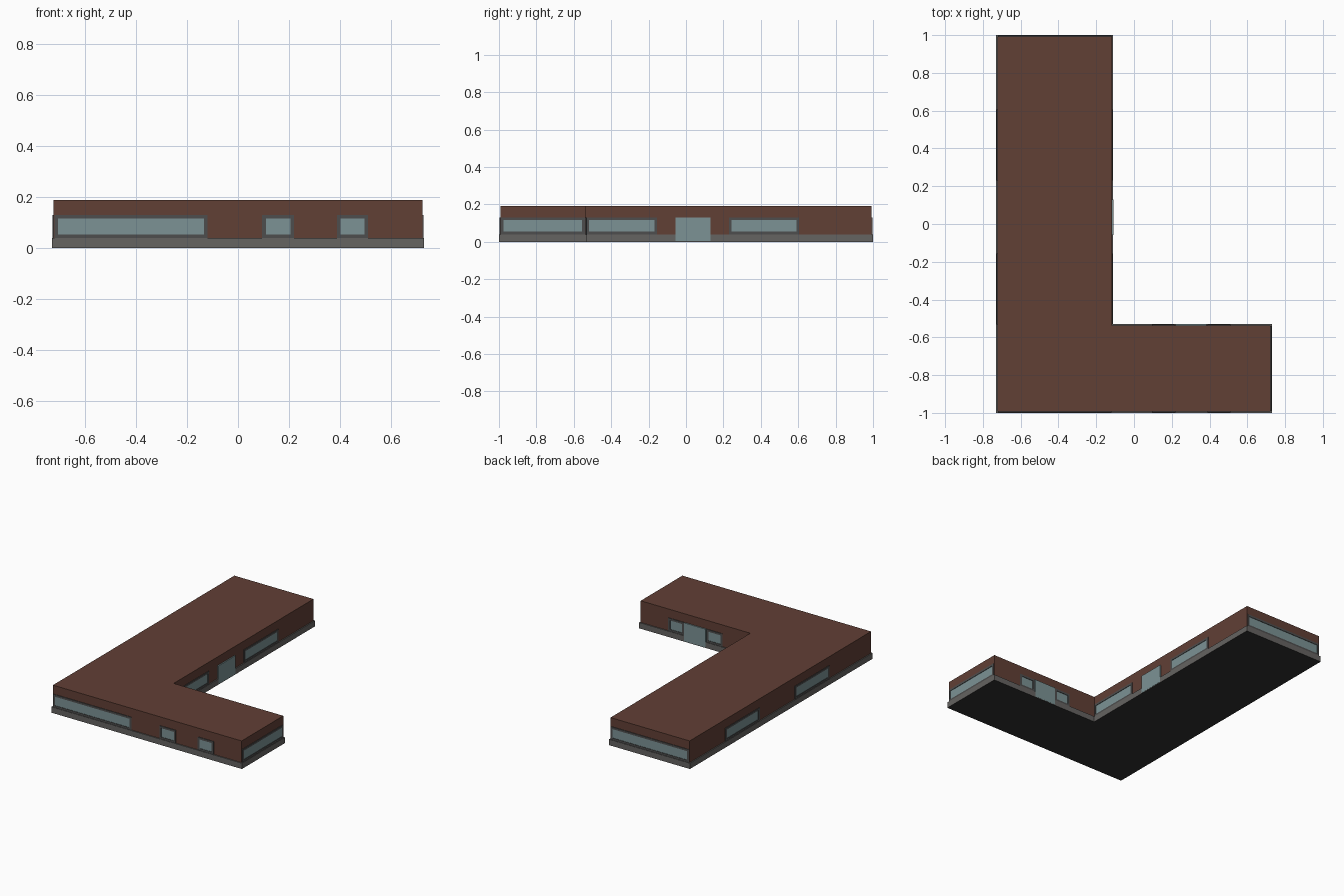
import bpy, bmesh

if "Cube" in bpy.data.objects:
    bpy.data.objects.remove(bpy.data.objects["Cube"])


def material(name, rgb):
    m = bpy.data.materials.new(name)
    m.diffuse_color = (*rgb, 1)
    m.use_nodes = True
    m.node_tree.nodes["Principled BSDF"].inputs["Base Color"].default_value = m.diffuse_color
    return m


BRICK = material("brick", (0.12, 0.05, 0.036))
STONE = material("stone", (0.13, 0.125, 0.12))
FRAME = material("frame_grey", (0.075, 0.075, 0.075))
GLASS = material("glass_teal", (0.2, 0.29, 0.3))
DARK = material("underside_dark", (0.03, 0.03, 0.03))


def finish(bm, name, mat):
    bmesh.ops.recalc_face_normals(bm, faces=bm.faces)
    me = bpy.data.meshes.new(name)
    bm.to_mesh(me)
    bm.free()
    me.materials.append(mat)
    ob = bpy.data.objects.new(name, me)
    bpy.context.collection.objects.link(ob)
    return ob


def l_block(name, inset, z0, z1, mat):
    """L-shaped storey extruded from its plan outline."""
    i = inset
    plan = [(-.73 + i, -1 + i), (.73 - i, -1 + i), (.73 - i, -.53 - i),
            (-.11 - i, -.53 - i), (-.11 - i, 1 - i), (-.73 + i, 1 - i)]
    bm = bmesh.new()
    face = bm.faces.new([bm.verts.new((x, y, z0)) for x, y in plan])
    ext = bmesh.ops.extrude_face_region(bm, geom=[face], use_keep_orig=True)
    for v in ext["geom"]:
        if isinstance(v, bmesh.types.BMVert):
            v.co.z = z1
    return finish(bm, name, mat)


def add_box(bm, wall, u0, u1, z0, z1, d0, d1):
    """Box on a wall: u runs along the wall, d is the distance outward."""
    axis, pos, out = wall
    made = bmesh.ops.create_cube(bm, size=1)["verts"]
    for v in made:
        u = u0 if v.co.x < 0 else u1
        d = pos + out * (d0 if v.co.y < 0 else d1)
        z = z0 if v.co.z < 0 else z1
        v.co = (d, u, z) if axis == "x" else (u, d, z)


INSET = 0.007
# Wall planes: facing axis, plane position, outward direction
FRONT = ("y", -1 + INSET, -1)
BACK = ("y", 1 - INSET, 1)
LEFT = ("x", -.73 + INSET, -1)
END = ("x", .73 - INSET, 1)
COURT_X = ("x", -.11 - INSET, 1)
COURT_Y = ("y", -.53 - INSET, 1)


def window(name, wall, u0, u1):
    t, z0, z1 = 0.014, 0.04, 0.13
    bm = bmesh.new()
    for a, b, c, d in ((u0, u1, z0, z0 + t), (u0, u1, z1 - t, z1),
                       (u0, u0 + t, z0 + t, z1 - t), (u1 - t, u1, z0 + t, z1 - t)):
        add_box(bm, wall, a, b, c, d, -.003, .004)
    finish(bm, name + "_frame", FRAME)
    bm = bmesh.new()
    add_box(bm, wall, u0 + t, u1 - t, z0 + t, z1 - t, -.003, .001)
    finish(bm, name + "_glass", GLASS)


def door(name, wall, u0, u1):
    bm = bmesh.new()
    add_box(bm, wall, u0, u1, .004, .13, -.003, INSET + .001)
    finish(bm, name, GLASS)


# Plinth and walls with flat roof
plinth = l_block("plinth", 0, 0, .04, STONE)
plinth.data.materials.append(DARK)
for p in plinth.data.polygons:
    if p.normal.z < -.5:
        p.material_index = 1
l_block("walls_and_roof", INSET, .04, .19, BRICK)

# Windows
WINDOWS = [("front_wide_window", FRONT, -.72, -.12),
           ("front_small_window_a", FRONT, .095, .22),
           ("front_small_window_b", FRONT, .388, .51),
           ("end_window", END, -.989, -.541),
           ("back_window", BACK, -.72, -.12),
           ("court_window_a", COURT_X, -.532, -.155),
           ("court_window_b", COURT_X, .23, .605),
           ("left_window_a", LEFT, -.532, -.155),
           ("left_window_b", LEFT, .23, .605),
           ("entry_window_a", COURT_Y, .095, .215),
           ("entry_window_b", COURT_Y, .39, .51)]
for w in WINDOWS:
    window(*w)

# Glass doors
door("court_door", COURT_X, -.057, .13)
door("entry_door", COURT_Y, .22, .385)
